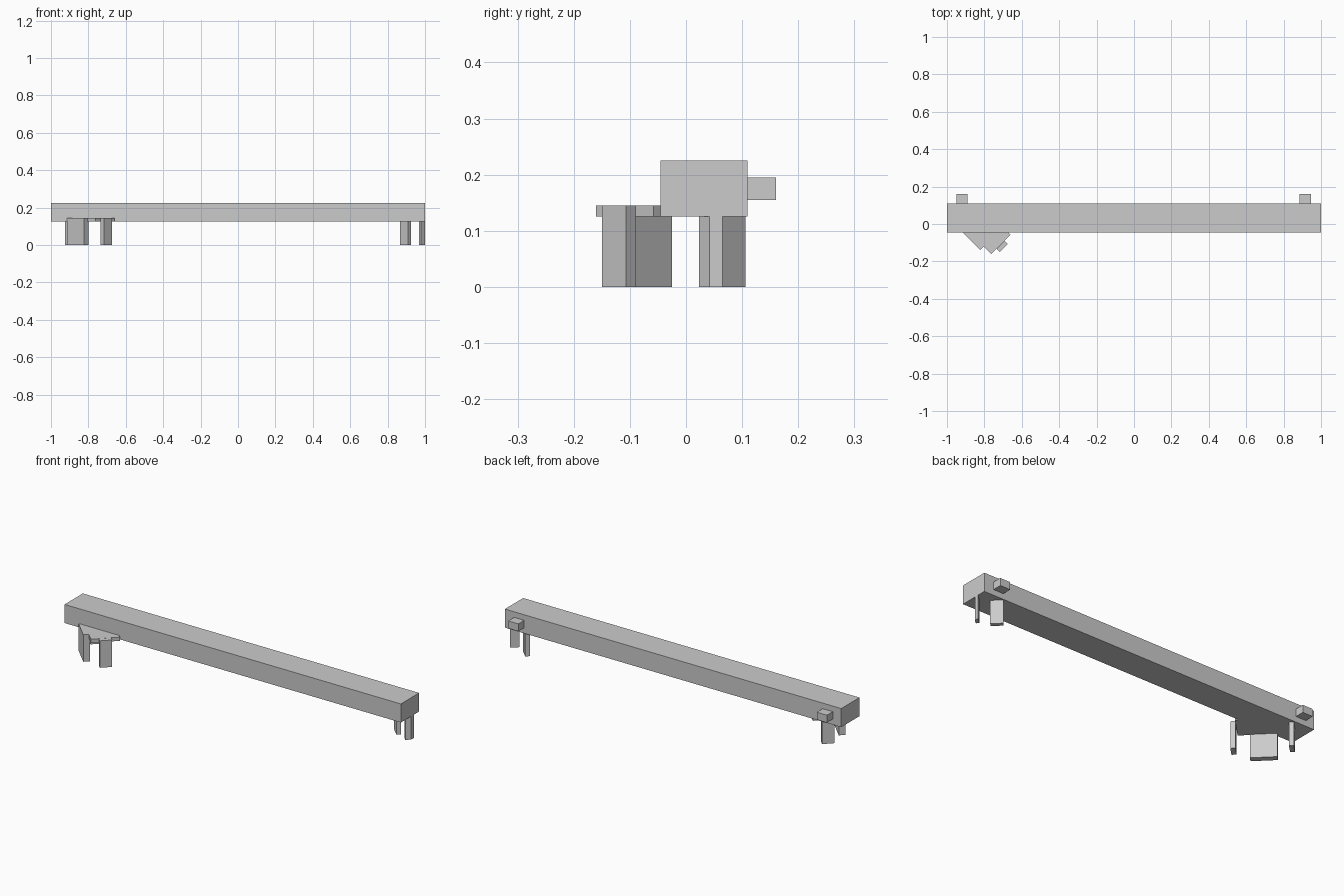
import bpy
import bmesh

old = bpy.data.objects.get("Cube")
if old:
    bpy.data.objects.remove(old, do_unlink=True)

# One plain grey for everything
grey = bpy.data.materials.new("light grey")
grey.use_nodes = True
colour = (0.6, 0.6, 0.6, 1)
grey.diffuse_color = colour
grey.node_tree.nodes["Principled BSDF"].inputs["Base Color"].default_value = colour


def prism(name, outline, bottom, top):
    """Extrude a flat outline from one height to another."""
    bm = bmesh.new()
    base = bm.faces.new([bm.verts.new((x, y, bottom)) for x, y in outline])
    grown = bmesh.ops.extrude_face_region(bm, geom=[base])
    moved = [v for v in grown["geom"] if isinstance(v, bmesh.types.BMVert)]
    bmesh.ops.translate(bm, vec=(0, 0, top - bottom), verts=moved)
    bmesh.ops.recalc_face_normals(bm, faces=bm.faces)
    mesh = bpy.data.meshes.new(name)
    bm.to_mesh(mesh)
    bm.free()
    mesh.materials.append(grey)
    obj = bpy.data.objects.new(name, mesh)
    bpy.context.collection.objects.link(obj)
    return obj


def block(name, x0, x1, y0, y1, z0, z1):
    return prism(name, [(x0, y0), (x1, y0), (x1, y1), (x0, y1)], z0, z1)


def diagonal(name, x, y, right, left, z0, z1):
    """Box turned 45 degrees: front corner, then reach to the right and left."""
    outline = [(x, y), (x + right, y + right),
               (x + right - left, y + right + left), (x - left, y + left)]
    return prism(name, outline, z0, z1)


UNDERSIDE, PLATE_TOP = 0.125, 0.145

# Long main beam and the two pegs on its back
block("main_beam", -1, 1, -0.045, 0.11, UNDERSIDE, 0.225)
for side, x in (("right", -0.92), ("left", 0.915)):
    block(side + "_back_peg", x - 0.03, x + 0.03, 0.11, 0.16, 0.155, 0.195)

# Diagonal porch plate with its wide wall and narrow support
diagonal("porch_plate", -0.763, -0.16, 0.102, 0.11, UNDERSIDE, PLATE_TOP)
diagonal("porch_wall", -0.823, -0.139, 0.023, 0.091, 0, PLATE_TOP)
diagonal("porch_support", -0.717, -0.15, 0.043, 0.017, 0, PLATE_TOP)

# Diagonal legs under the beam
diagonal("right_rear_leg", -0.909, 0.045, 0.043, 0.016, 0, UNDERSIDE)
diagonal("left_inner_leg", 0.909, 0.047, 0.016, 0.043, 0, UNDERSIDE)

# End leg, trimmed flush with the end of the beam
prism("left_end_leg", [(0.967, 0.035), (0.979, 0.023), (1, 0.042), (1, 0.065)],
      0, UNDERSIDE)
